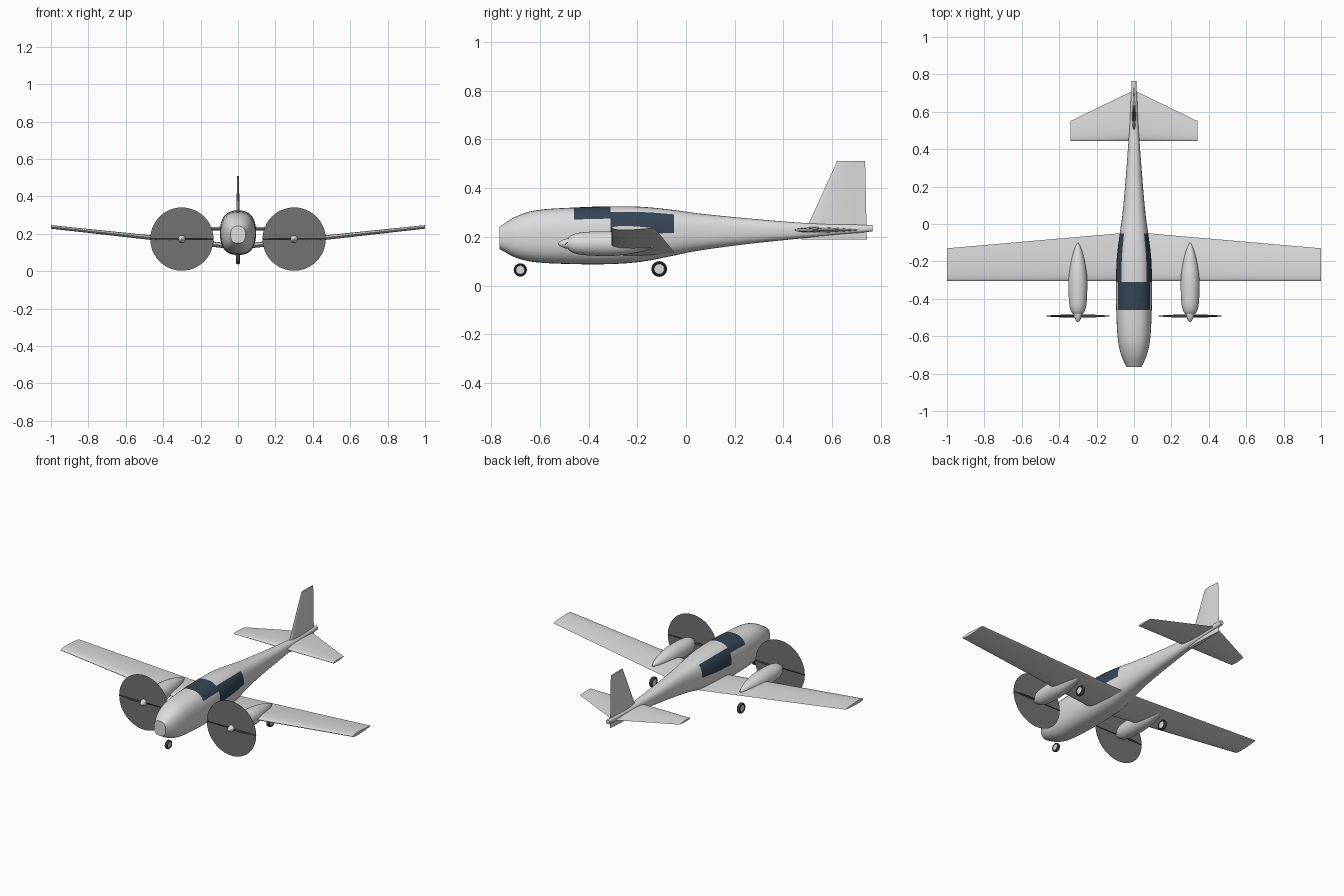
import bpy
import bmesh
from math import sin, cos, pi, radians, sqrt, copysign
from mathutils import Vector, Matrix

default_cube = bpy.data.objects.get("Cube")
if default_cube:
    bpy.data.objects.remove(default_cube, do_unlink=True)


def make_material(name, red, green, blue):
    material = bpy.data.materials.new(name)
    material.use_nodes = True
    colour = (red, green, blue, 1)
    material.diffuse_color = colour
    shader = material.node_tree.nodes["Principled BSDF"]
    shader.inputs["Base Color"].default_value = colour
    shader.inputs["Roughness"].default_value = 0.6
    return material


paint = make_material("light grey paint", 0.72, 0.72, 0.72)
glass = make_material("dark blue glass", 0.035, 0.06, 0.09)
blur = make_material("propeller disc grey", 0.17, 0.17, 0.17)
rubber = make_material("dark rubber", 0.04, 0.04, 0.04)


def finish(name, mesh_data, materials, mirrored=False, smooth=True):
    """Turn a bmesh into a shaded object, optionally mirrored across x."""
    bmesh.ops.recalc_face_normals(mesh_data, faces=mesh_data.faces)
    mesh = bpy.data.meshes.new(name)
    mesh_data.to_mesh(mesh)
    mesh_data.free()
    part = bpy.data.objects.new(name, mesh)
    bpy.context.collection.objects.link(part)
    for material in materials:
        mesh.materials.append(material)
    if smooth:
        bpy.ops.object.select_all(action="DESELECT")
        part.select_set(True)
        bpy.context.view_layer.objects.active = part
        bpy.ops.object.shade_smooth_by_angle(angle=radians(40))
    if mirrored:
        modifier = part.modifiers.new("mirror", "MIRROR")
        modifier.use_mirror_merge = False
    return part


def loft(rings, closed_loop=False):
    """Skin a list of equal rings of points, capping both ends."""
    bm = bmesh.new()
    loops = [[bm.verts.new(point) for point in ring] for ring in rings]
    pairs = list(zip(loops, loops[1:]))
    if closed_loop:
        pairs.append((loops[-1], loops[0]))
    for first, second in pairs:
        count = len(first)
        for i in range(count):
            j = (i + 1) % count
            bm.faces.new((first[i], first[j], second[j], second[i]))
    if not closed_loop:
        bm.faces.new(loops[0])
        bm.faces.new(loops[-1])
    return bm


def smooth_stations(stations, steps):
    """Hermite interpolation of station rows along their first column."""
    def slope(k, column):
        a = stations[max(k - 1, 0)]
        b = stations[min(k + 1, len(stations) - 1)]
        return (b[column] - a[column]) / (b[0] - a[0])

    rows = []
    for k in range(len(stations) - 1):
        a, b = stations[k], stations[k + 1]
        span = b[0] - a[0]
        for s in range(steps):
            t = s / steps
            row = [a[0] + span * t]
            for c in range(1, len(a)):
                row.append((2*t**3 - 3*t**2 + 1) * a[c] + (3*t**2 - 2*t**3) * b[c]
                           + (t**3 - 2*t**2 + t) * span * slope(k, c)
                           + (t**3 - t**2) * span * slope(k + 1, c))
            rows.append(row)
    rows.append(list(stations[-1]))
    return rows


# Fuselage: y, half width, bottom, top
hull = [
    (-0.765, 0.040, 0.150, 0.241), (-0.70, 0.069, 0.115, 0.282),
    (-0.62, 0.086, 0.096, 0.308), (-0.46, 0.095, 0.088, 0.320),
    (-0.31, 0.096, 0.088, 0.325), (-0.18, 0.092, 0.098, 0.323),
    (-0.05, 0.076, 0.123, 0.310), (0.05, 0.062, 0.143, 0.296),
    (0.25, 0.044, 0.170, 0.276), (0.5, 0.026, 0.196, 0.256),
    (0.765, 0.012, 0.222, 0.248),
]
SIDES = 36


def rounded_ring(y, width, low, high, power=0.8):
    ring = []
    for i in range(SIDES):
        angle = 2 * pi * i / SIDES
        c, s = cos(angle), sin(angle)
        ring.append((width * copysign(abs(c) ** power, c), y,
                     (low + high) / 2 + (high - low) / 2 * copysign(abs(s) ** power, s)))
    return ring


rows = smooth_stations(hull, 4)
body = loft([rounded_ring(*row) for row in rows])
body.faces.ensure_lookup_table()

# Glazing: a canopy band over the roof, then a long window on each side
for index in range((len(rows) - 1) * SIDES):
    ring_index, side = divmod(index, SIDES)
    y = (rows[ring_index][0] + rows[ring_index + 1][0]) / 2
    angle = (side + 0.5) * 360 / SIDES
    height = min(angle, 180 - angle)
    canopy = -0.46 < y < -0.31 and height > 30
    side_window = -0.31 < y < -0.05 and 0 < height < 50
    if canopy or side_window:
        body.faces[index].material_index = 1
finish("fuselage", body, [paint, glass])


def airfoil(front, back, thickness, place, half=12):
    """Symmetric wing section; place(y, offset) returns the 3D point."""
    chord = back - front
    points = []
    for i in range(2 * half):
        angle = pi * i / half
        t = (1 - cos(angle)) / 2
        shape = 1.485*sqrt(t) - 0.63*t - 1.758*t**2 + 1.4215*t**3 - 0.508*t**4
        offset = thickness * max(shape, 0.02)
        points.append(place(front + chord * t, offset if i <= half else -offset))
    return points


def flat_section(x, z, front, back, thickness):
    return airfoil(front, back, thickness, lambda y, d: (x, y, z + d))


def upright_section(z, front, back, thickness):
    return airfoil(front, back, thickness, lambda y, d: (d, y, z))


# Wings, tailplane and fin
wing = [flat_section(0.02, 0.132, -0.305, -0.045, 0.030),
        flat_section(1.0, 0.237, -0.305, -0.13, 0.019)]
finish("wing", loft(wing), [paint], mirrored=True)
tailplane = [flat_section(0.0, 0.228, 0.445, 0.715, 0.024),
             flat_section(0.34, 0.228, 0.445, 0.55, 0.010)]
finish("tailplane", loft(tailplane), [paint], mirrored=True)
fin = [upright_section(0.188, 0.473, 0.742, 0.022),
       upright_section(0.51, 0.62, 0.735, 0.010)]
finish("tail_fin", loft(fin), [paint])


# Engines
ENGINE_X, ENGINE_Z, PROP_Y, PROP_RADIUS = 0.3, 0.172, -0.492, 0.169


def turned(profile, x, z, sides=28):
    """Round body along y from (y, radius) rows."""
    return loft([[(x + r * cos(2 * pi * i / sides), y, z + r * sin(2 * pi * i / sides))
                  for i in range(sides)] for y, r in profile])


nacelle = [(-0.482, 0.026), (-0.465, 0.037), (-0.43, 0.046), (-0.36, 0.050),
           (-0.28, 0.049), (-0.2, 0.037), (-0.14, 0.021), (-0.1, 0.003)]
finish("engine_nacelle", turned(smooth_stations(nacelle, 3), ENGINE_X, ENGINE_Z),
       [paint], mirrored=True)
spinner = [(-0.525, 0.002), (-0.518, 0.009), (-0.5, 0.018), (-0.478, 0.022)]
finish("spinner", turned(smooth_stations(spinner, 3), ENGINE_X, ENGINE_Z),
       [paint], mirrored=True)

# Propeller sweep as a thin flat disc
disc = bmesh.new()
bmesh.ops.create_circle(
    disc, cap_ends=True, segments=48, radius=PROP_RADIUS,
    matrix=Matrix.Translation((ENGINE_X, PROP_Y, ENGINE_Z)) @ Matrix.Rotation(pi / 2, 4, "X"))
finish("propeller_disc", disc, [blur], mirrored=True, smooth=False)

# Two pitched blades, tapering to the tips
for label, turn in (("outer", 0), ("inner", pi)):
    spin = Matrix.Rotation(turn, 4, "Y")
    rings = []
    for reach, chord in ((0.01, 0.009), (0.07, 0.010), (0.13, 0.007), (PROP_RADIUS, 0.002)):
        pitch = Matrix.Rotation(radians(40), 4, "X")
        ring = []
        for i in range(10):
            angle = 2 * pi * i / 10
            point = spin @ pitch @ Vector((reach, chord * cos(angle), 0.002 * sin(angle)))
            ring.append(point + Vector((ENGINE_X, PROP_Y, ENGINE_Z)))
        rings.append(ring)
    finish(label + "_propeller_blade", loft(rings), [rubber], mirrored=True)


# Wheels: a rounded tyre round a pale hub
def wheel(name, x, y, z, radius, width, mirrored):
    tube = radius * 0.22
    rings = []
    for i in range(28):
        around = 2 * pi * i / 28
        ring = []
        for k in range(10):
            section = 2 * pi * k / 10
            reach = radius - tube + tube * cos(section)
            ring.append((x + width * sin(section),
                         y + reach * cos(around), z + reach * sin(around)))
        rings.append(ring)
    finish(name + "_tyre", loft(rings, closed_loop=True), [rubber], mirrored)
    hub = bmesh.new()
    bmesh.ops.create_cone(
        hub, cap_ends=True, segments=28, radius1=radius * 0.65, radius2=radius * 0.65,
        depth=width * 1.5,
        matrix=Matrix.Translation((x, y, z)) @ Matrix.Rotation(pi / 2, 4, "Y"))
    finish(name + "_hub", hub, [paint], mirrored)


wheel("nose_wheel", 0, -0.68, 0.064, 0.027, 0.010, False)
wheel("main_wheel", ENGINE_X, -0.11, 0.068, 0.032, 0.011, True)
